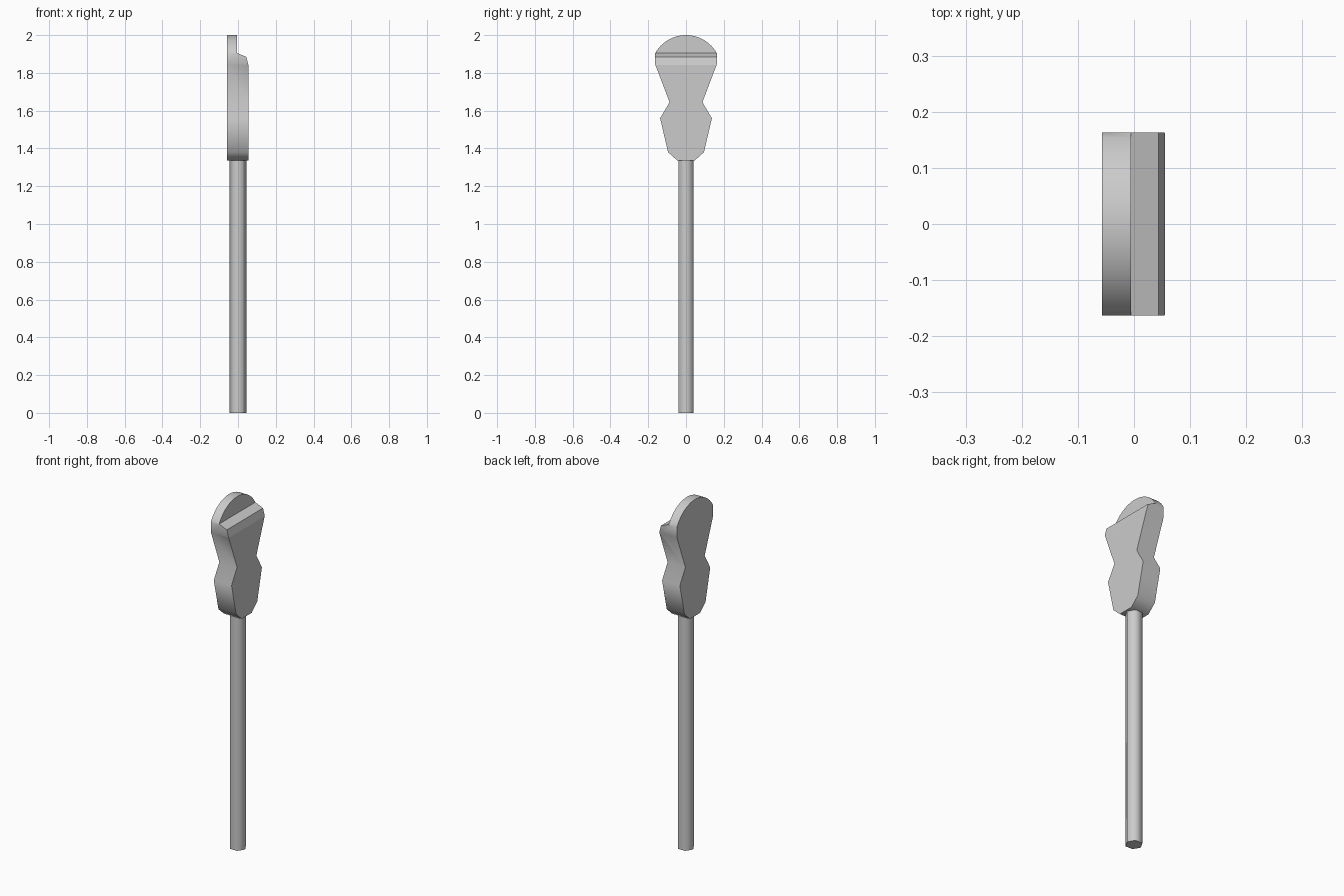
import bpy, bmesh, math
from mathutils import Vector

old = bpy.data.objects.get("Cube")
if old:
    bpy.data.objects.remove(old, do_unlink=True)

grey = bpy.data.materials.new("plain grey")
grey.use_nodes = True
grey.diffuse_color = (0.6, 0.6, 0.6, 1)
grey.node_tree.nodes["Principled BSDF"].inputs["Base Color"].default_value = (0.6, 0.6, 0.6, 1)


def prism(name, points, direction):
    """Extrude a closed flat outline along a direction."""
    bm = bmesh.new()
    face = bm.faces.new([bm.verts.new(p) for p in points])
    ext = bmesh.ops.extrude_face_region(bm, geom=[face])
    moved = [g for g in ext["geom"] if isinstance(g, bmesh.types.BMVert)]
    bmesh.ops.translate(bm, verts=moved, vec=Vector(direction))
    bmesh.ops.recalc_face_normals(bm, faces=bm.faces)
    mesh = bpy.data.meshes.new(name)
    bm.to_mesh(mesh)
    bm.free()
    obj = bpy.data.objects.new(name, mesh)
    bpy.context.collection.objects.link(obj)
    mesh.materials.append(grey)
    return obj


def activate(obj):
    bpy.ops.object.select_all(action="DESELECT")
    obj.select_set(True)
    bpy.context.view_layer.objects.active = obj


def smooth(obj, degrees):
    activate(obj)
    bpy.ops.object.shade_smooth_by_angle(angle=math.radians(degrees))


# Head outline: waisted sides and a domed top, mirrored across y
side = [(0.045, 1.335), (0.095, 1.38), (0.137, 1.56), (0.087, 1.645), (0.163, 1.845)]
radius, span, steps = 0.187, math.asin(0.163 / 0.187), 12
for i in range(steps):
    a = span * (1 - i / steps)
    side.append((radius * math.sin(a), 2 - radius + radius * math.cos(a)))
outline = side + [(0, 2)] + [(-y, z) for y, z in reversed(side)]
head = prism("head", [(-0.057, y, z) for y, z in outline], (0.112, 0, 0))

# Step cut with a sloped ledge and a chamfered lip
cut = [(-0.005, 2.1), (-0.005, 1.905), (0.044, 1.885), (0.055, 1.842), (0.06, 1.822), (0.2, 1.822), (0.2, 2.1)]
cutter = prism("step_cutter", [(x, -0.3, z) for x, z in cut], (0, 0.6, 0))
mod = head.modifiers.new("step", "BOOLEAN")
mod.operation = "DIFFERENCE"
mod.solver = "EXACT"
mod.object = cutter
activate(head)
bpy.ops.object.modifier_apply(modifier=mod.name)
bpy.data.objects.remove(cutter, do_unlink=True)
smooth(head, 53)

# Six-sided shaft
ring = [(0.045 * math.cos(k * math.pi / 3), 0.045 * math.sin(k * math.pi / 3), 0) for k in range(6)]
shaft = prism("shaft", ring, (0, 0, 1.34))
smooth(shaft, 65)
